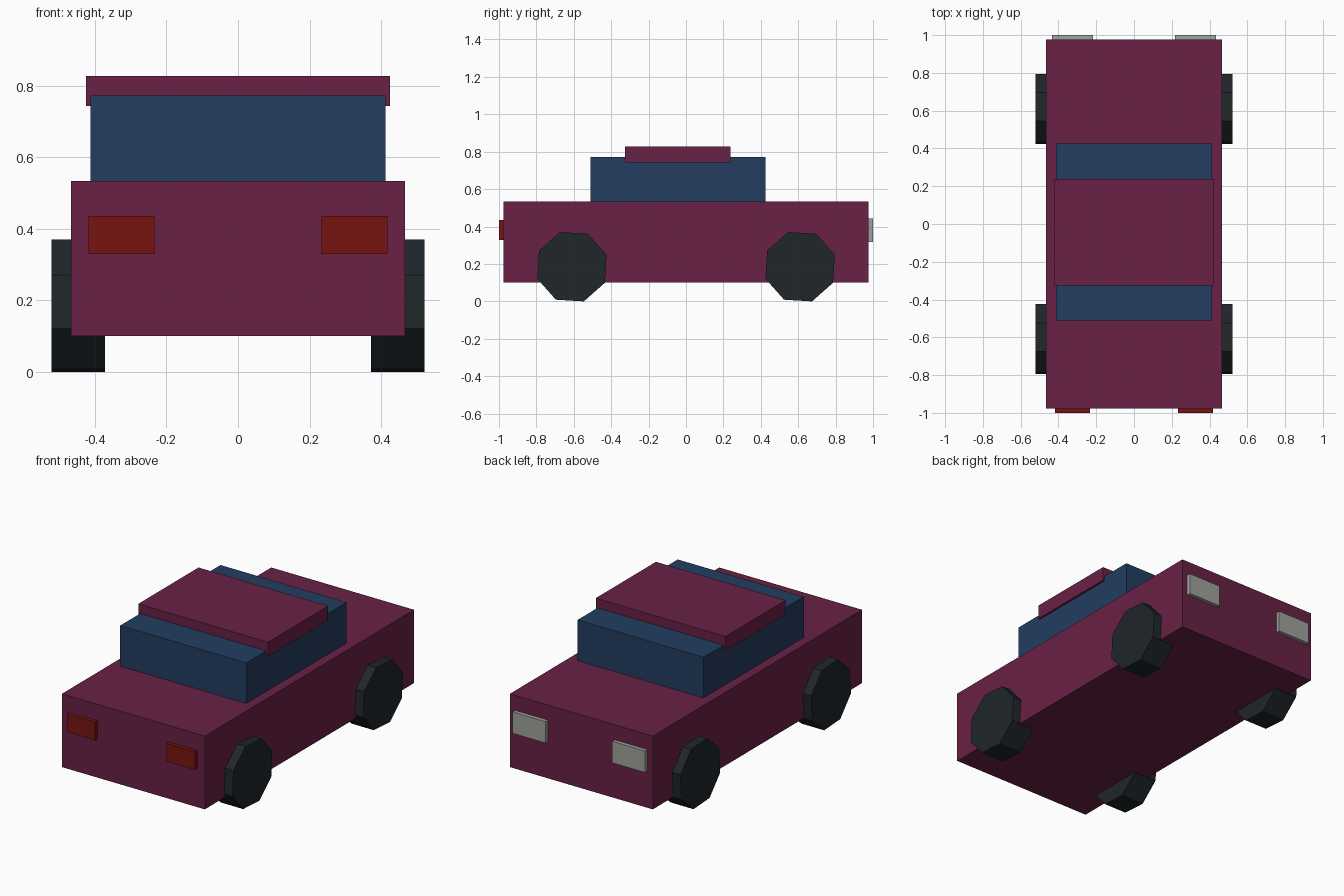
import bpy, bmesh
from math import cos, sin, radians

if "Cube" in bpy.data.objects:
    bpy.data.objects.remove(bpy.data.objects["Cube"])


def material(name, rgb):
    m = bpy.data.materials.new(name)
    m.diffuse_color = (*rgb, 1)
    m.use_nodes = True
    m.node_tree.nodes["Principled BSDF"].inputs["Base Color"].default_value = m.diffuse_color
    return m


PAINT = material("paint", (0.14, 0.015, 0.06))
GLASS = material("glass", (0.016, 0.047, 0.115))
RUBBER = material("rubber", (0.014, 0.019, 0.023))
RED = material("red_light", (0.19, 0.007, 0.005))
WHITE = material("white_light", (0.35, 0.36, 0.33))


def prism(name, profile, x0, x1, mat):
    """Extrude a closed (y, z) profile from x0 to x1."""
    bm = bmesh.new()
    a = [bm.verts.new((x0, y, z)) for y, z in profile]
    b = [bm.verts.new((x1, y, z)) for y, z in profile]
    n = len(profile)
    bm.faces.new(a)
    bm.faces.new(b)
    for i in range(n):
        j = (i + 1) % n
        bm.faces.new((a[i], a[j], b[j], b[i]))
    bmesh.ops.recalc_face_normals(bm, faces=bm.faces)
    me = bpy.data.meshes.new(name)
    bm.to_mesh(me)
    bm.free()
    me.materials.append(mat)
    ob = bpy.data.objects.new(name, me)
    bpy.context.collection.objects.link(ob)
    return ob


def box(name, x, y, z, mat):
    rect = [(y[0], z[0]), (y[1], z[0]), (y[1], z[1]), (y[0], z[1])]
    return prism(name, rect, x[0], x[1], mat)


# Body, cabin glass and roof
box("body", (-0.467, 0.467), (-0.977, 0.977), (0.10, 0.533), PAINT)
box("cabin_windows", (-0.412, 0.412), (-0.511, 0.425), (0.52, 0.773), GLASS)
box("roof", (-0.424, 0.424), (-0.325, 0.237), (0.743, 0.827), PAINT)

for side, s in (("left", -1), ("right", 1)):
    # Lights on both ends
    box(f"{side}_red_light", (s * 0.233, s * 0.418), (-1.0, -0.96), (0.329, 0.436), RED)
    box(f"{side}_white_light", (s * 0.217, s * 0.433), (0.96, 1.0), (0.317, 0.444), WHITE)
    # Eight-sided wheels, turned slightly off level
    for end, cy in (("front", -0.61), ("rear", 0.61)):
        ring = [(cy + 0.196 * cos(radians(19 + 45 * k)),
                 0.185 + 0.196 * sin(radians(19 + 45 * k))) for k in range(8)]
        prism(f"{end}_{side}_wheel", ring, s * 0.372, s * 0.521, RUBBER)
